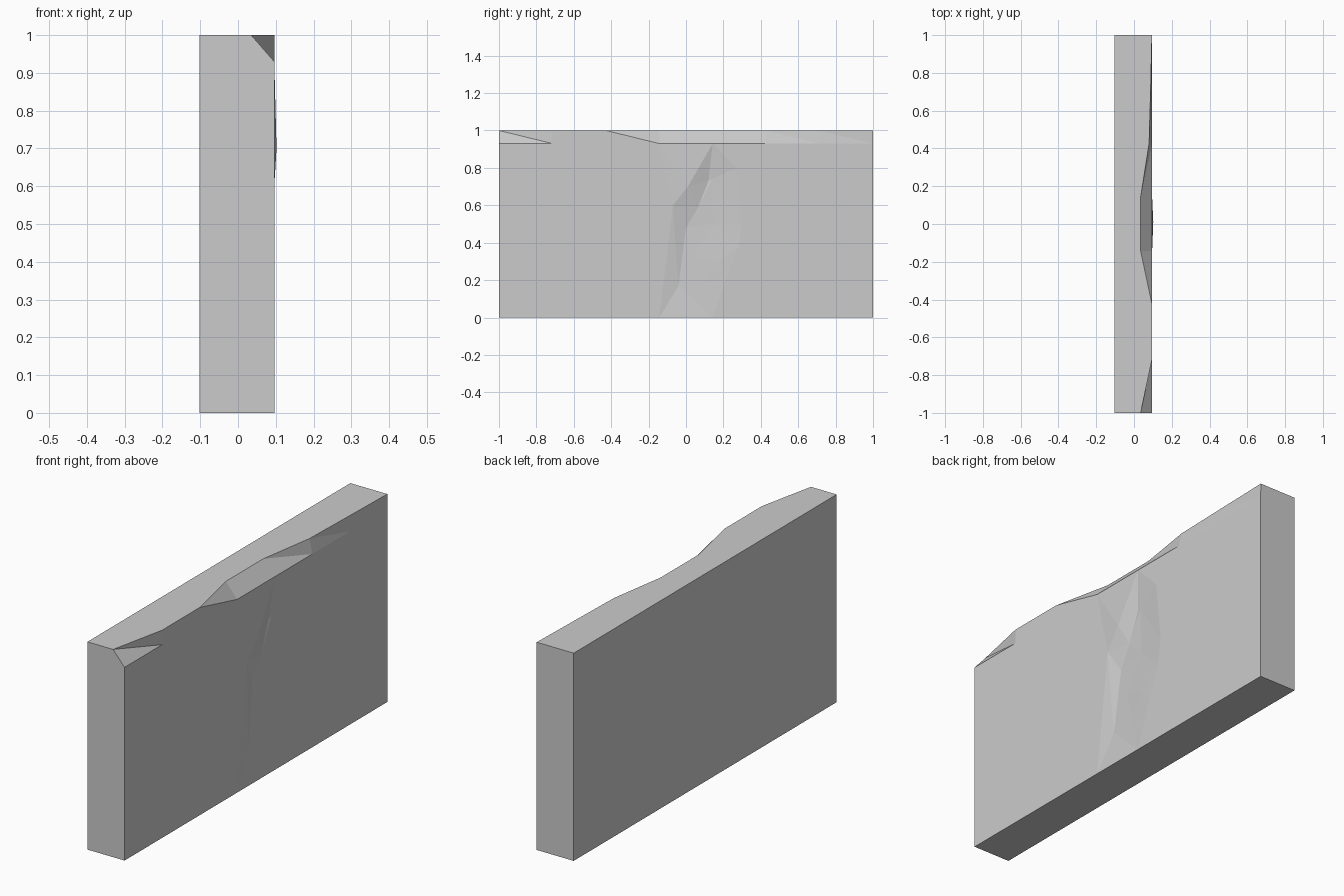
import bpy, bmesh
from mathutils import Vector
from mathutils.geometry import delaunay_2d_cdt

if "Cube" in bpy.data.objects:
    bpy.data.objects.remove(bpy.data.objects["Cube"])

BACK, FACE, LOW = -0.102, 0.096, 0.93
ys = [-1 + 2 * i / 7 for i in range(8)]

# chipped top edge: x of the rim at each division
rim_x = [0.035, FACE, FACE, 0.035, 0.035, 0.08, 0.088, 0.095]

# cracked face: (y, z, x offset)
left_lip = [(-0.07, 0.6, 0), (0.01, 0.7, 0.006)]
groove = [(0.12, 0.73, -0.018), (0.065, 0.59, -0.016), (0.0, 0.48, -0.02), (-0.04, 0.17, -0.012)]
right_bank = [(0.14, 0.74, -0.015), (0.15, 0.5, -0.013), (0.05, 0.33, -0.013),
              (0.16, 0.29, -0.004), (0.1, 0.18, -0.006)]
right_lip = [(0.27, 0.8, 0), (0.3, 0.5, 0), (0.28, 0.38, 0), (0.22, 0.22, 0)]
outer = [(y, 0, 0) for y in ys] + [(y, LOW, 0) for y in ys]
pts = outer + left_lip + groove + right_bank + right_lip

g = len(outer) + len(left_lip)
crack_edges = [(12, g), (g, g + 1), (g + 1, g + 2), (g + 2, g + 3), (g + 3, 3),
               (12, 17), (17, 16), (16, g + 3), (16, 3)]
flat, _, tris, orig, _, _ = delaunay_2d_cdt(
    [Vector(p[:2]) for p in pts], crack_edges, [], 0, 1e-5)

bm = bmesh.new()
verts = [bm.verts.new((FACE + (pts[o[0]][2] if o else 0), c.x, c.y))
         for c, o in zip(flat, orig)]
for t in tris:
    bm.faces.new([verts[i] for i in t])


def find(i):
    return verts[next(k for k, o in enumerate(orig) if i in o)]


bottom = [find(i) for i in range(8)]
low = [find(i + 8) for i in range(8)]
rim = [bm.verts.new((x, y, 1)) for x, y in zip(rim_x, ys)]

# chipped strip under the rim
for i in range(7):
    bm.faces.new((low[i], low[i + 1], rim[i]))
    bm.faces.new((rim[i], low[i + 1], rim[i + 1]))

# plain back, ends, top and bottom
b0, b1, t0, t1 = [bm.verts.new((BACK, y, z)) for z in (0, 1) for y in (-1, 1)]
bm.faces.new((b0, t0, t1, b1))
bm.faces.new((b0, bottom[0], low[0], rim[0], t0))
bm.faces.new((b1, t1, rim[7], low[7], bottom[7]))
bm.faces.new([t0] + rim + [t1])
bm.faces.new([b1] + bottom[::-1] + [b0])
bmesh.ops.recalc_face_normals(bm, faces=bm.faces)

mesh = bpy.data.meshes.new("cracked_wall")
bm.to_mesh(mesh)
bm.free()
bpy.context.collection.objects.link(bpy.data.objects.new("cracked_wall", mesh))
